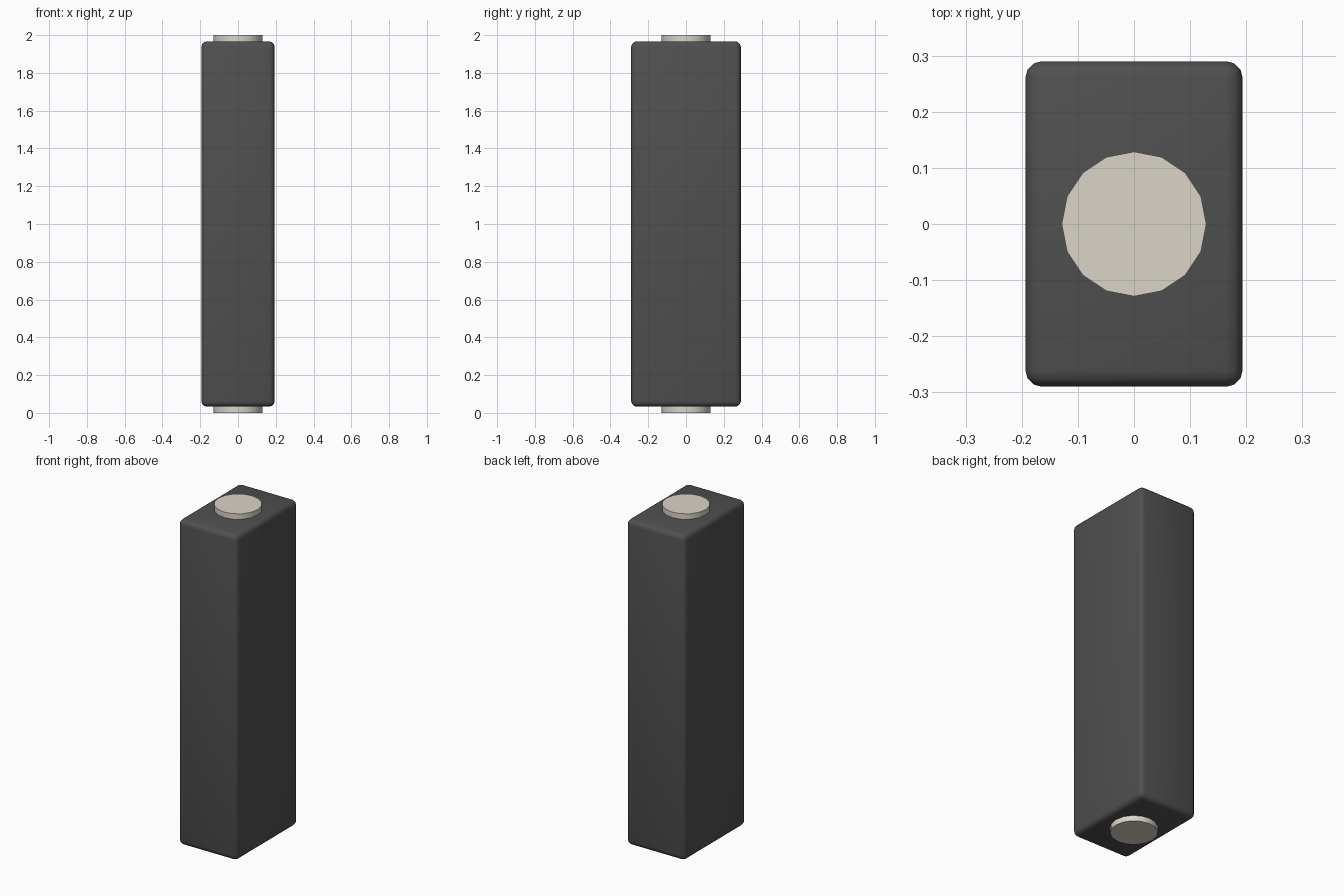
import bpy

if "Cube" in bpy.data.objects:
    bpy.data.objects.remove(bpy.data.objects["Cube"])


def material(name, rgb):
    mat = bpy.data.materials.new(name)
    mat.diffuse_color = (*rgb, 1)
    mat.use_nodes = True
    mat.node_tree.nodes["Principled BSDF"].inputs["Base Color"].default_value = mat.diffuse_color
    return mat


dark = material("dark_grey", (0.08, 0.08, 0.08))
cream = material("cream", (0.70, 0.66, 0.58))

# Tall rounded block
bpy.ops.mesh.primitive_cube_add(size=1, location=(0, 0, 1))
body = bpy.context.object
body.name = "body"
body.dimensions = (0.387, 0.58, 1.934)
bpy.ops.object.transform_apply(location=False, rotation=False, scale=True)
bevel = body.modifiers.new("rounded_edges", "BEVEL")
bevel.width = 0.029
bevel.segments = 3
bpy.ops.object.modifier_apply(modifier=bevel.name)
bpy.ops.object.shade_smooth()
body.data.materials.append(dark)

# Short round pegs at both ends, set slightly into the block
for name, z in (("bottom_peg", 0.025), ("top_peg", 1.975)):
    bpy.ops.mesh.primitive_cylinder_add(vertices=16, radius=0.129, depth=0.05, location=(0, 0, z))
    peg = bpy.context.object
    peg.name = name
    bpy.ops.object.shade_smooth_by_angle()
    peg.data.materials.append(cream)
